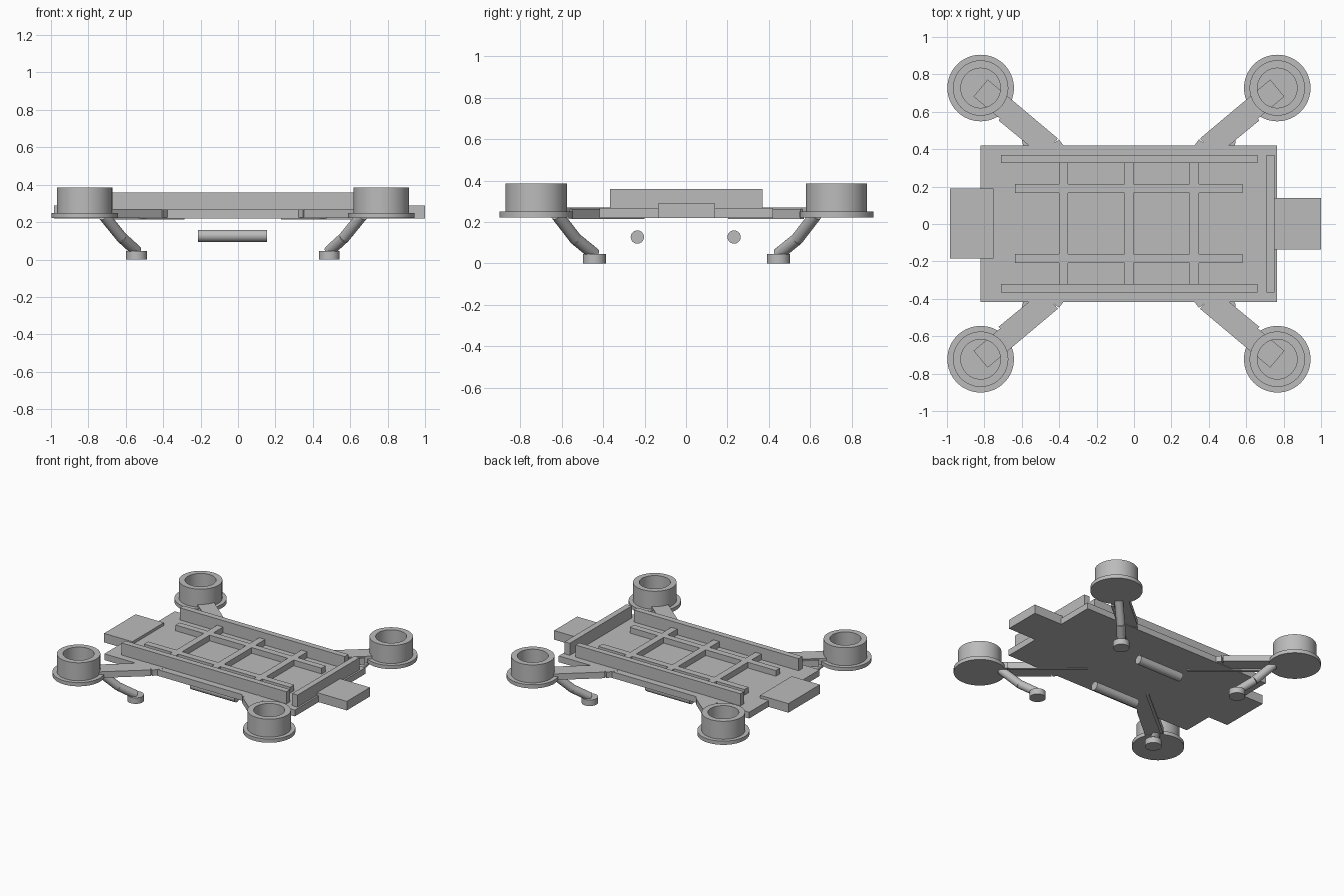
import bpy, bmesh, math
from mathutils import Vector, Matrix

cube = bpy.data.objects.get("Cube")
if cube:
    bpy.data.objects.remove(cube, do_unlink=True)

grey = bpy.data.materials.new("plain_grey")
grey.use_nodes = True
COLOUR = (0.5, 0.5, 0.5, 1)
grey.diffuse_color = COLOUR
grey.node_tree.nodes["Principled BSDF"].inputs["Base Color"].default_value = COLOUR

CX = -0.027   # symmetry line of the frame


def finish(name, bm, smooth=False):
    bmesh.ops.recalc_face_normals(bm, faces=bm.faces)
    mesh = bpy.data.meshes.new(name)
    bm.to_mesh(mesh)
    bm.free()
    mesh.materials.append(grey)
    obj = bpy.data.objects.new(name, mesh)
    bpy.context.collection.objects.link(obj)
    if smooth:
        bpy.ops.object.select_all(action='DESELECT')
        obj.select_set(True)
        bpy.context.view_layer.objects.active = obj
        bpy.ops.object.shade_smooth_by_angle(angle=math.radians(35))
    return obj


def box(name, x0, x1, y0, y1, z0, z1):
    bm = bmesh.new()
    size = Matrix.Diagonal((x1 - x0, y1 - y0, z1 - z0, 1))
    centre = Matrix.Translation(((x0 + x1) / 2, (y0 + y1) / 2, (z0 + z1) / 2))
    bmesh.ops.create_cube(bm, size=1, matrix=centre @ size)
    return finish(name, bm)


def beam(name, start, end, width, z0, z1):
    """Flat bar between two plan points."""
    a, b = Vector(start), Vector(end)
    d = b - a
    obj = box(name, 0, d.length, -width / 2, width / 2, z0, z1)
    turn = Matrix.Rotation(math.atan2(d.y, d.x), 4, 'Z')
    obj.data.transform(Matrix.Translation((a.x, a.y, 0)) @ turn)
    return obj


def rod(name, start, end, radius):
    a, b = Vector(start), Vector(end)
    d = b - a
    bm = bmesh.new()
    turn = d.to_track_quat('Z', 'Y').to_matrix().to_4x4()
    bmesh.ops.create_cone(bm, cap_ends=True, segments=32, radius1=radius, radius2=radius,
                          depth=d.length, matrix=Matrix.Translation((a + b) / 2) @ turn)
    return finish(name, bm, True)


def lathe(name, x, y, profile, steps=64):
    bm = bmesh.new()
    verts = [bm.verts.new((r, 0, z)) for r, z in profile]
    edges = [bm.edges.new(pair) for pair in zip(verts, verts[1:])]
    bmesh.ops.spin(bm, geom=verts + edges, cent=(0, 0, 0), axis=(0, 0, 1),
                   angle=math.tau, steps=steps, use_merge=True)
    bmesh.ops.remove_doubles(bm, verts=bm.verts, dist=0.0001)
    bmesh.ops.translate(bm, verts=bm.verts, vec=(x, y, 0))
    return finish(name, bm, True)


# Deck with end blocks
box("base_plate", -0.82, 0.765, -0.417, 0.42, 0.22, 0.267)
box("right_end_block", -0.985, -0.75, -0.185, 0.19, 0.22, 0.288)
box("left_end_block", 0.75, 1.0, -0.135, 0.14, 0.22, 0.288)
box("end_wall", 0.708, 0.752, -0.367, 0.37, 0.26, 0.358)

# Rails along the deck and the low cross bars
for side, y_out, y_in in (("back", 0.348, 0.19), ("front", -0.344, -0.184)):
    box(side + "_outer_rail", -0.712, 0.66, y_out - 0.022, y_out + 0.022, 0.26, 0.358)
    box(side + "_inner_rail", -0.636, 0.58, y_in - 0.024, y_in + 0.024, 0.26, 0.31)
for i, x in enumerate((-0.377, -0.027, 0.323)):
    box(f"cross_bar_{i + 1}", x - 0.025, x + 0.025, -0.325, 0.33, 0.26, 0.31)

# Four corners: pod, arm, brace and leg
POD = [(0, 0.222), (0.178, 0.222), (0.178, 0.25), (0.148, 0.25),
       (0.148, 0.385), (0.106, 0.385), (0.106, 0.25), (0, 0.25)]
for sx, x_name in ((1, "left"), (-1, "right")):
    for sy, y_name in ((1, "back"), (-1, "front")):
        tag = f"{y_name}_{x_name}_"

        def at(x, y):
            return (CX + sx * x, 0.002 + sy * y)

        lathe(tag + "motor_pod", *at(0.793, 0.725), POD)
        beam(tag + "arm", at(0.793, 0.725), at(0.418, 0.41), 0.118, 0.224, 0.27)
        beam(tag + "arm_hinge", at(0.406, 0.426), at(0.336, 0.333), 0.08, 0.224, 0.268)
        beam(tag + "brace", at(0.69, 0.56), at(0.265, 0.21), 0.022, 0.214, 0.262)
        beam(tag + "brace_tip", at(0.33, 0.264), at(0.265, 0.21), 0.022, 0.25, 0.272)

        top = (*at(0.69, 0.625), 0.235)
        knee = (*at(0.595, 0.535), 0.118)
        ankle = (*at(0.515, 0.445), 0.045)
        rod(tag + "upper_leg", top, knee, 0.03)
        rod(tag + "lower_leg", knee, ankle, 0.03)
        x, y = at(0.515, 0.444)
        rod(tag + "foot", (x, y, 0), (x, y, 0.045), 0.056)

# Hanging tubes below the deck
for side, y in (("back", 0.232), ("front", -0.235)):
    rod(side + "_under_tube", (-0.214, y, 0.127), (0.156, y, 0.127), 0.032)
